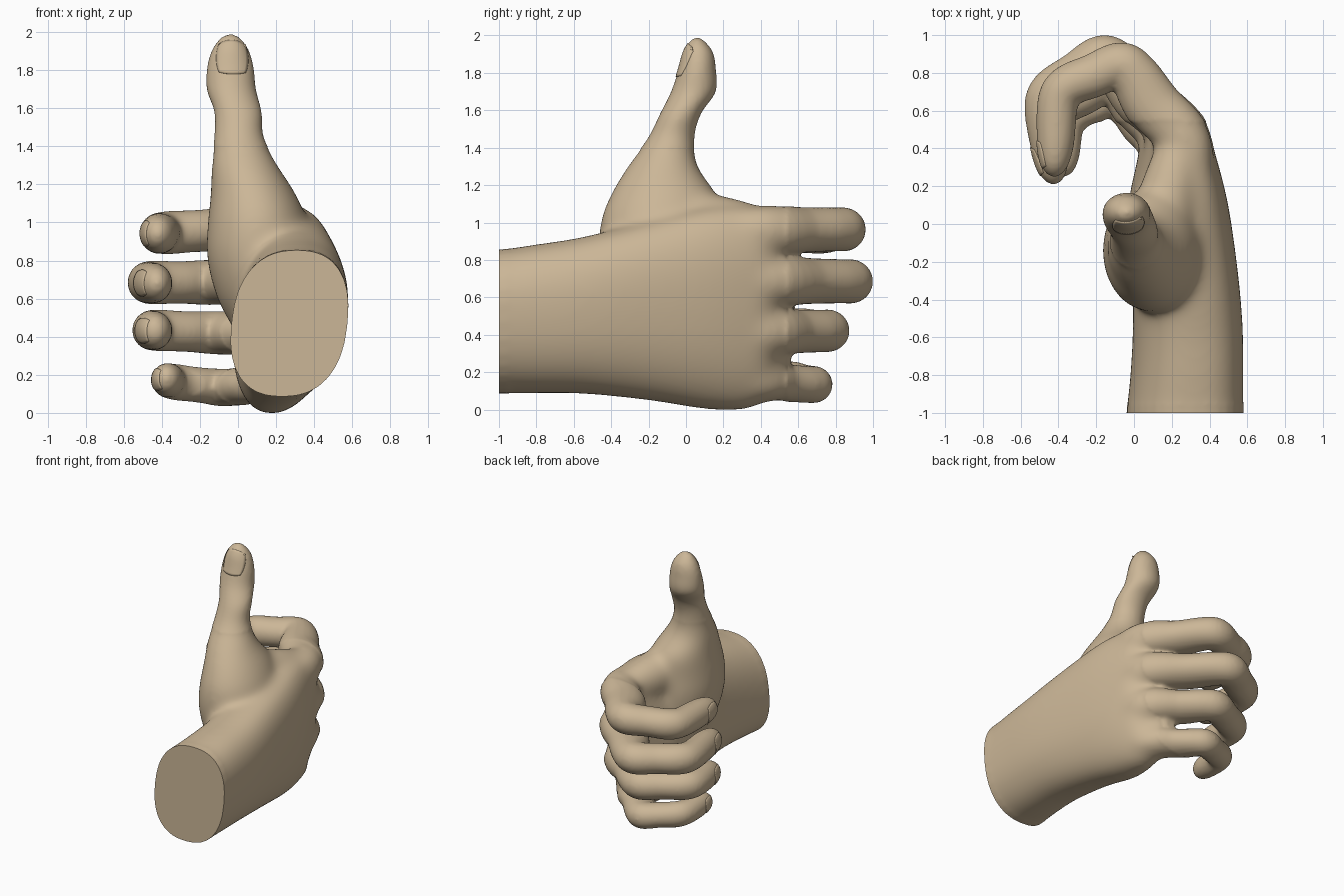
import bpy, bmesh, math
from mathutils import Vector
from mathutils.bvhtree import BVHTree

old = bpy.data.objects.get("Cube")
if old:
    bpy.data.objects.remove(old)

SKIN = (0.60, 0.47, 0.31, 1)
skin = bpy.data.materials.new("skin tan")
skin.use_nodes = True
skin.diffuse_color = SKIN
skin.node_tree.nodes["Principled BSDF"].inputs["Base Color"].default_value = SKIN

X, Y, Z = Vector((1, 0, 0)), Vector((0, 1, 0)), Vector((0, 0, 1))


def spline(rows, steps=6):
    """Smooth curve through rows of x, y, z, half width, half height."""
    out = []
    for i in range(len(rows) - 1):
        p0, p1 = rows[max(i - 1, 0)], rows[i]
        p2, p3 = rows[i + 1], rows[min(i + 2, len(rows) - 1)]
        for k in range(steps):
            t = k / steps
            out.append([0.5 * (2 * b + (c - a) * t + (2 * a - 5 * b + 4 * c - d) * t * t
                               + (3 * b - a - 3 * c + d) * t ** 3)
                        for a, b, c, d in zip(p0, p1, p2, p3)])
    return out + [list(rows[-1])]


def loft(bm, rows, axes=None, power=2.0, sides=32):
    """Closed tube through the rows; without axes it follows a bent finger."""
    rows = spline(rows)
    rings = []
    for i, (x, y, z, a, b) in enumerate(rows):
        if axes:
            side, up = axes
        else:
            tangent = Vector(rows[min(i + 1, len(rows) - 1)][:3]) - Vector(rows[max(i - 1, 0)][:3])
            side, up = tangent.cross(Z).normalized(), Z
        ring = []
        for k in range(sides):
            c, s = math.cos(math.tau * k / sides), math.sin(math.tau * k / sides)
            c = math.copysign(abs(c) ** (2 / power), c)
            s = math.copysign(abs(s) ** (2 / power), s)
            ring.append(bm.verts.new(Vector((x, y, z)) + side * (a * c) + up * (b * s)))
        rings.append(ring)
    faces = [bm.faces.new(rings[0]), bm.faces.new(rings[-1])]
    for lo, hi in zip(rings, rings[1:]):
        for k in range(sides):
            j = (k + 1) % sides
            faces.append(bm.faces.new((lo[k], lo[j], hi[j], hi[k])))
    bmesh.ops.recalc_face_normals(bm, faces=faces)


def add_object(name, mesh):
    obj = bpy.data.objects.new(name, mesh)
    bpy.context.collection.objects.link(obj)
    mesh.materials.append(skin)
    return obj


def smooth(obj, angle):
    bpy.ops.object.select_all(action='DESELECT')
    obj.select_set(True)
    bpy.context.view_layer.objects.active = obj
    bpy.ops.object.shade_smooth_by_angle(angle=math.radians(angle))


bm = bmesh.new()

# wrist and palm, swept along y
palm = [(.27, -1.12, .47, .305, .385), (.27, -1, .47, .305, .385), (.28, -.8, .485, .295, .4),
        (.285, -.6, .5, .288, .415), (.28, -.4, .515, .28, .445), (.265, -.15, .53, .265, .49),
        (.235, .1, .54, .255, .54), (.23, .3, .54, .21, .545), (.22, .42, .55, .175, .515),
        (.185, .5, .57, .12, .47), (.155, .56, .59, .06, .42)]
loft(bm, palm, (X, Z + X * .1), 2.4)

# thumb and its fleshy base, swept upward
thumb = [(.1, -.12, .4, .1, .15), (.08, -.13, .6, .19, .27), (.085, -.14, .82, .25, .32),
         (.1, -.14, 1, .26, .32), (.08, -.12, 1.15, .225, .285), (.035, -.125, 1.3, .175, .19),
         (.005, -.08, 1.45, .13, .125), (0, -.03, 1.58, .125, .11), (-.035, .04, 1.7, .13, .12),
         (-.04, .06, 1.82, .122, .1), (-.04, .065, 1.91, .095, .08), (-.04, .06, 1.97, .05, .04),
         (-.04, .06, 1.99, .01, .01)]
loft(bm, thumb, (X, Y))

# web between the thumb and the first knuckle
web = [(.12, -.3, .96, .15, .15), (.15, -.05, .99, .17, .17), (.19, .2, .98, .16, .165),
       (.23, .4, .96, .12, .13)]
loft(bm, web, (X, Z))

# four curled fingers: knuckle, middle joint, end joint, tip, thickness
fingers = {
    "index": ((.285, .42, .955), (-.03, .86, .965), (-.4, .71, .945), (-.425, .25, .94), .114),
    "middle": ((.285, .44, .69), (-.13, .905, .685), (-.48, .68, .685), (-.42, .21, .68), .115),
    "ring": ((.27, .42, .415), (-.1, .78, .42), (-.455, .59, .435), (-.43, .24, .43), .11),
    "little": ((.22, .37, .16), (-.07, .7, .13), (-.355, .56, .165), (-.38, .25, .18), .096),
}
for knuckle, joint, end, tip, r in fingers.values():
    k, j, e, t = (Vector(p) for p in (knuckle, joint, end, tip))
    inward = Vector((-.022, -.02, 0))
    path = [(k + Vector((.01, -.33, 0)), .8, .8), (k, 1.18, 1.2),
            (k.lerp(j, .5) + inward, 1.33, 1.07), (j.lerp(k, .15) + inward * .6, 1.17, 1.03),
            (j.lerp(e, .12), 1.06, 1.03), (j.lerp(e, .5), 1.02, .97),
            (e.lerp(j, .13), .98, 1), (e.lerp(t, .15), .95, .96), (e.lerp(t, .6), .87, .92),
            (e.lerp(t, .85), .66, .75), (e.lerp(t, .97), .34, .4), (t, .08, .08)]
    loft(bm, [(*p, r * a, r * b) for p, a, b in path])

raw = bpy.data.meshes.new("hand")
bm.to_mesh(raw)
bm.free()
hand = add_object("hand", raw)

# fuse the parts into one soft skin
remesh = hand.modifiers.new("fuse", 'REMESH')
remesh.mode = 'VOXEL'
remesh.voxel_size = .014
soften = hand.modifiers.new("soften", 'SMOOTH')
soften.factor = .5
soften.iterations = 9
graph = bpy.context.evaluated_depsgraph_get()
fused = bpy.data.meshes.new_from_object(hand.evaluated_get(graph))
hand.modifiers.clear()

# blend the seams of the palm, knuckles and thumb base further
bm = bmesh.new()
bm.from_mesh(fused)
seams = [v for v in bm.verts if v.co.x > -.25 and -.95 < v.co.y < .54 and v.co.z < 1.4]
for _ in range(45):
    bmesh.ops.smooth_vert(bm, verts=seams, factor=.5, use_axis_x=True, use_axis_y=True, use_axis_z=True)

# flat cut at the wrist
bmesh.ops.bisect_plane(bm, geom=bm.verts[:] + bm.edges[:] + bm.faces[:],
                       plane_co=(0, -1, 0), plane_no=(0, 1, 0), clear_inner=True)
bmesh.ops.holes_fill(bm, edges=[e for e in bm.edges if e.is_boundary], sides=0)
bm.to_mesh(fused)
surface = BVHTree.FromBMesh(bm)
bm.free()
hand.data = fused
if not fused.materials:
    fused.materials.append(skin)
smooth(hand, 50)


def nail(name, center, normal, along, length, width, n=12):
    """Thin rounded plate laid on the skin."""
    normal = Vector(normal).normalized()
    across = Vector(along).cross(normal).normalized()
    along = normal.cross(across)
    bm = bmesh.new()
    grid = []
    for i in range(n + 1):
        row = []
        for j in range(n + 1):
            s, t = 2 * i / n - 1, 2 * j / n - 1
            u, v = s * math.sqrt(1 - .3 * t * t), t * math.sqrt(1 - .3 * s * s)
            p = Vector(center) + along * (u * length) + across * (v * width)
            hit = surface.ray_cast(p + normal * .25, -normal, .27)[0]
            row.append(bm.verts.new((hit or p) + normal * .005))
        grid.append(row)
    for i in range(n):
        for j in range(n):
            bm.faces.new((grid[i][j], grid[i + 1][j], grid[i + 1][j + 1], grid[i][j + 1]))
    bmesh.ops.recalc_face_normals(bm, faces=bm.faces[:])
    if sum((f.normal for f in bm.faces), Vector()).dot(normal) < 0:
        bmesh.ops.reverse_faces(bm, faces=bm.faces[:])
    mesh = bpy.data.meshes.new(name)
    bm.to_mesh(mesh)
    bm.free()
    obj = add_object(name, mesh)
    plate = obj.modifiers.new("thickness", 'SOLIDIFY')
    plate.thickness = .008
    plate.offset = -1
    smooth(obj, 40)


nail("thumb_nail", (-.03, 0, 1.86), (0, -1, .4), (0, .4, 1), .095, .085)
for label, (knuckle, joint, end, tip, r) in fingers.items():
    nail(label + "_nail", Vector(end).lerp(Vector(tip), .72), (-1, -.15, 0), (.15, -1, 0), r * .68, r * .62)
